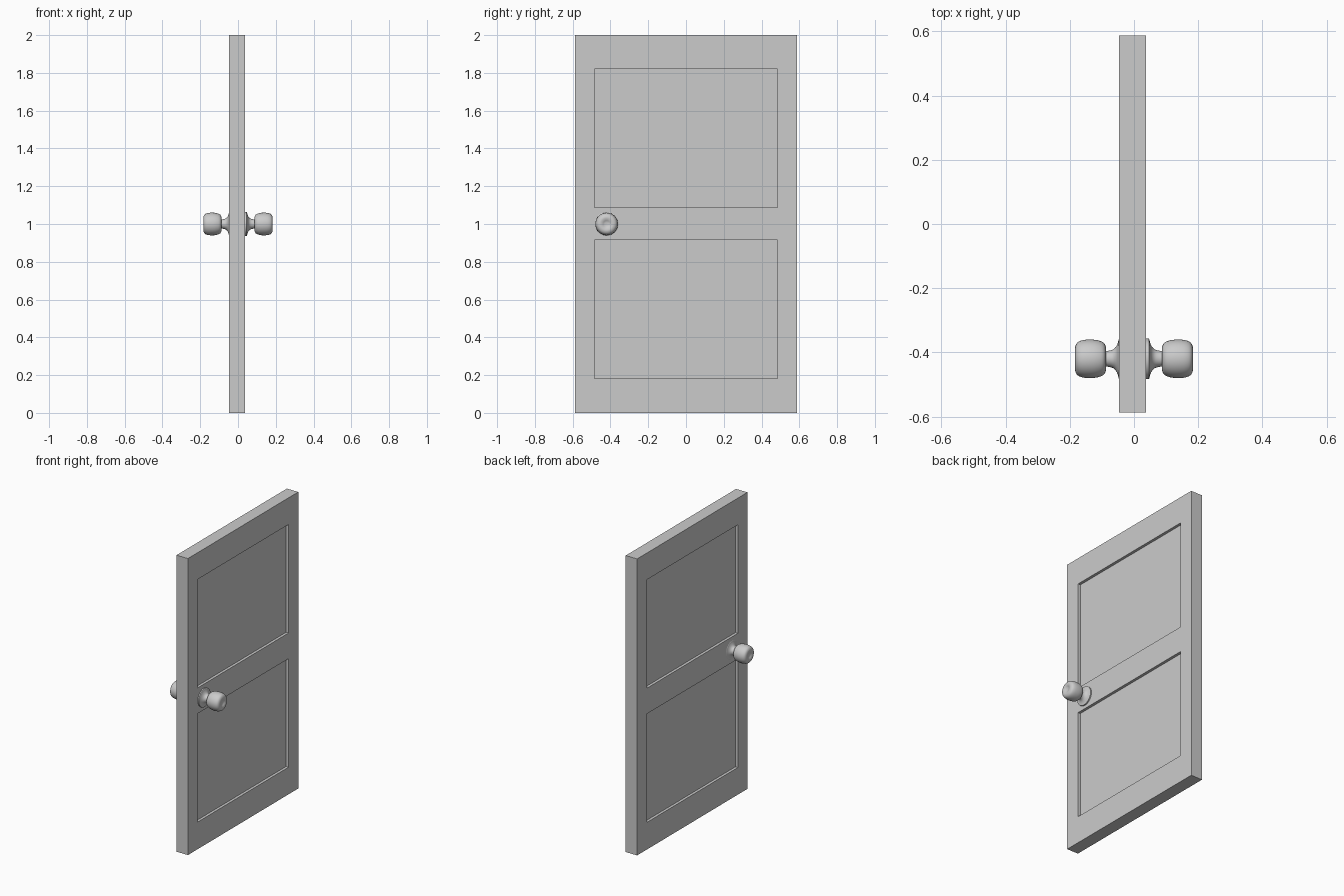
import bpy, bmesh, math
from mathutils import Vector

if "Cube" in bpy.data.objects:
    bpy.data.objects.remove(bpy.data.objects["Cube"])

SLAB_X = (-0.047, 0.038)
HALF_W, HEIGHT = 0.588, 2.0
PANEL_Y = 0.485
PANELS_Z = [(0.183, 0.915), (1.088, 1.82)]
RECESS = 0.018
KNOB_Y, KNOB_Z = -0.42, 1.0


def link_mesh(name, bm):
    mesh = bpy.data.meshes.new(name)
    bm.to_mesh(mesh)
    bm.free()
    ob = bpy.data.objects.new(name, mesh)
    bpy.context.collection.objects.link(ob)
    return ob


def add_box(bm, lo, hi):
    for v in bmesh.ops.create_cube(bm, size=1)["verts"]:
        v.co = Vector([lo[i] if v.co[i] < 0 else hi[i] for i in range(3)])


def build_slab():
    # A box cut on the panel lines, with the panel faces pushed inwards
    bm = bmesh.new()
    add_box(bm, (SLAB_X[0], -HALF_W, 0), (SLAB_X[1], HALF_W, HEIGHT))
    cuts = [((0, y, 0), (0, 1, 0)) for y in (-PANEL_Y, PANEL_Y)]
    cuts += [((0, 0, z), (0, 0, 1)) for pair in PANELS_Z for z in pair]
    for co, no in cuts:
        bmesh.ops.bisect_plane(bm, geom=bm.verts[:] + bm.edges[:] + bm.faces[:],
                               plane_co=co, plane_no=no)
    bm.normal_update()
    panels = []
    for f in bm.faces:
        c = f.calc_center_median()
        if abs(f.normal.x) > 0.9 and abs(c.y) < PANEL_Y and any(a < c.z < b for a, b in PANELS_Z):
            panels.append(f)
    bmesh.ops.inset_individual(bm, faces=panels, thickness=0.0005, depth=-RECESS)
    bmesh.ops.recalc_face_normals(bm, faces=bm.faces[:])
    return link_mesh("door_slab", bm)


def spline(points, steps=4):
    # Catmull-Rom curve through the profile points
    pts = [Vector(p) for p in points]
    ext = [2 * pts[0] - pts[1]] + pts + [2 * pts[-1] - pts[-2]]
    out = []
    for i in range(1, len(ext) - 2):
        a, b, c, d = ext[i - 1:i + 3]
        for s in range(steps):
            t = s / steps
            out.append(0.5 * (2 * b + (c - a) * t + (2 * a - 5 * b + 4 * c - d) * t ** 2
                              + (3 * b - a - 3 * c + d) * t ** 3))
    return out + [pts[-1]]


def lathe(name, profile, side, segments=40):
    # Profile is (distance along x, radius), spun around the x axis
    bm = bmesh.new()
    verts = [bm.verts.new((side * p[0], KNOB_Y, KNOB_Z + max(p[1], 0))) for p in profile]
    edges = [bm.edges.new(pair) for pair in zip(verts, verts[1:])]
    bmesh.ops.spin(bm, geom=verts + edges, cent=(0, KNOB_Y, KNOB_Z), axis=(1, 0, 0),
                   angle=math.tau, steps=segments)
    bmesh.ops.remove_doubles(bm, verts=bm.verts[:], dist=1e-5)
    bmesh.ops.recalc_face_normals(bm, faces=bm.faces[:])
    ob = link_mesh(name, bm)
    bpy.ops.object.select_all(action='DESELECT')
    bpy.context.view_layer.objects.active = ob
    ob.select_set(True)
    bpy.ops.object.shade_smooth_by_angle(angle=math.radians(40))
    return ob


build_slab()

# Backplate with flared neck, then the rounded head with a dimpled end
flare = [(0.048, 0.06), (0.051, 0.048), (0.058, 0.035), (0.07, 0.027), (0.095, 0.023)]
plate = [(0.034, 0), (0.034, 0.063), (0.046, 0.063)] + spline(flare) + [(0.095, 0)]
head = spline([(0.088, 0), (0.087, 0.02), (0.088, 0.038), (0.096, 0.051), (0.115, 0.058),
               (0.137, 0.06), (0.16, 0.058), (0.176, 0.051), (0.183, 0.038),
               (0.182, 0.025), (0.177, 0.013), (0.175, 0)])
for label, side in (("front", 1), ("back", -1)):
    lathe(label + "_knob_plate", plate, side)
    lathe(label + "_knob_head", head, side)
